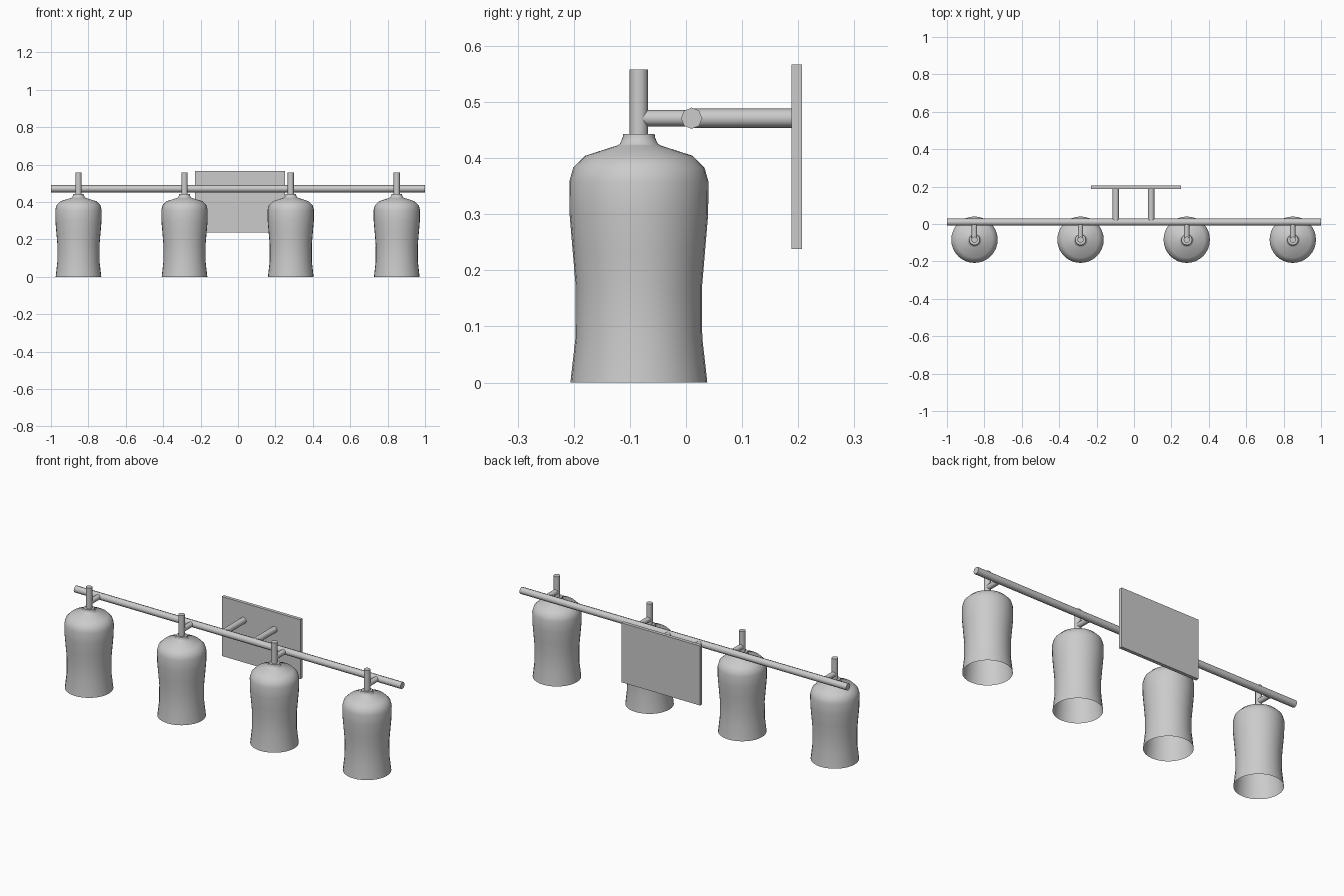
import bpy, bmesh, math
from mathutils import Vector

if "Cube" in bpy.data.objects:
    bpy.data.objects.remove(bpy.data.objects["Cube"])

grey = bpy.data.materials.new("light_grey")
grey.diffuse_color = (0.6, 0.6, 0.6, 1)
grey.use_nodes = True
grey.node_tree.nodes["Principled BSDF"].inputs["Base Color"].default_value = grey.diffuse_color


def finish(name, bm, smooth=None):
    me = bpy.data.meshes.new(name)
    bm.to_mesh(me)
    bm.free()
    me.materials.append(grey)
    ob = bpy.data.objects.new(name, me)
    bpy.context.collection.objects.link(ob)
    if smooth:
        bpy.ops.object.select_all(action='DESELECT')
        ob.select_set(True)
        bpy.context.view_layer.objects.active = ob
        bpy.ops.object.shade_smooth_by_angle(angle=math.radians(smooth))
    return ob


def rod(name, a, b, radius, sides):
    a, b = Vector(a), Vector(b)
    bm = bmesh.new()
    bmesh.ops.create_cone(bm, cap_ends=True, segments=sides, radius1=radius,
                          radius2=radius, depth=(b - a).length)
    ob = finish(name, bm, 50)
    ob.location = (a + b) / 2
    ob.rotation_euler = (b - a).to_track_quat('Z', 'Y').to_euler()
    return ob


def lathe(name, profile, center, sides):
    # open-bottomed shell, closed at the top
    bm = bmesh.new()
    rings = []
    for r, z in profile:
        rings.append([bm.verts.new((r * math.cos(2 * math.pi * i / sides),
                                    r * math.sin(2 * math.pi * i / sides), z))
                      for i in range(sides)])
    for lo, hi in zip(rings, rings[1:]):
        for i in range(sides):
            j = (i + 1) % sides
            bm.faces.new((lo[i], lo[j], hi[j], hi[i]))
    bm.faces.new(rings[-1])
    ob = finish(name, bm, 50)
    ob.location = center
    return ob


BAR_Y, BAR_Z, SHADE_Y = 0.01, 0.471, -0.084
SHADE = [(0.122, 0), (0.113, 0.08), (0.1125, 0.17), (0.118, 0.235),
         (0.1235, 0.30), (0.124, 0.358), (0.117, 0.383), (0.096, 0.404),
         (0.04, 0.422), (0.034, 0.425), (0.029, 0.436), (0.028, 0.443)]

# long horizontal bar
rod("crossbar", (-1, BAR_Y, BAR_Z), (1, BAR_Y, BAR_Z), 0.019, 8)

# four lamps: shade, upright stem, short arm to the bar
for n, x in enumerate((-0.853, -0.286, 0.282, 0.849), 1):
    lathe(f"shade_{n}", SHADE, (x, SHADE_Y, 0), 32)
    rod(f"stem_{n}", (x, SHADE_Y, 0.44), (x, SHADE_Y, 0.558), 0.0165, 16)
    rod(f"arm_{n}", (x, SHADE_Y + 0.008, BAR_Z), (x, BAR_Y, BAR_Z), 0.0145, 12)

# two posts to the wall plate
for n, x in enumerate((-0.097, 0.092), 1):
    rod(f"post_{n}", (x, BAR_Y, BAR_Z), (x, 0.19, BAR_Z), 0.017, 12)

# wall plate
bm = bmesh.new()
bmesh.ops.create_cube(bm, size=1)
bmesh.ops.scale(bm, verts=bm.verts, vec=(0.482, 0.019, 0.329))
bmesh.ops.translate(bm, verts=bm.verts, vec=(0.01, 0.1975, 0.4025))
finish("wall_plate", bm)
